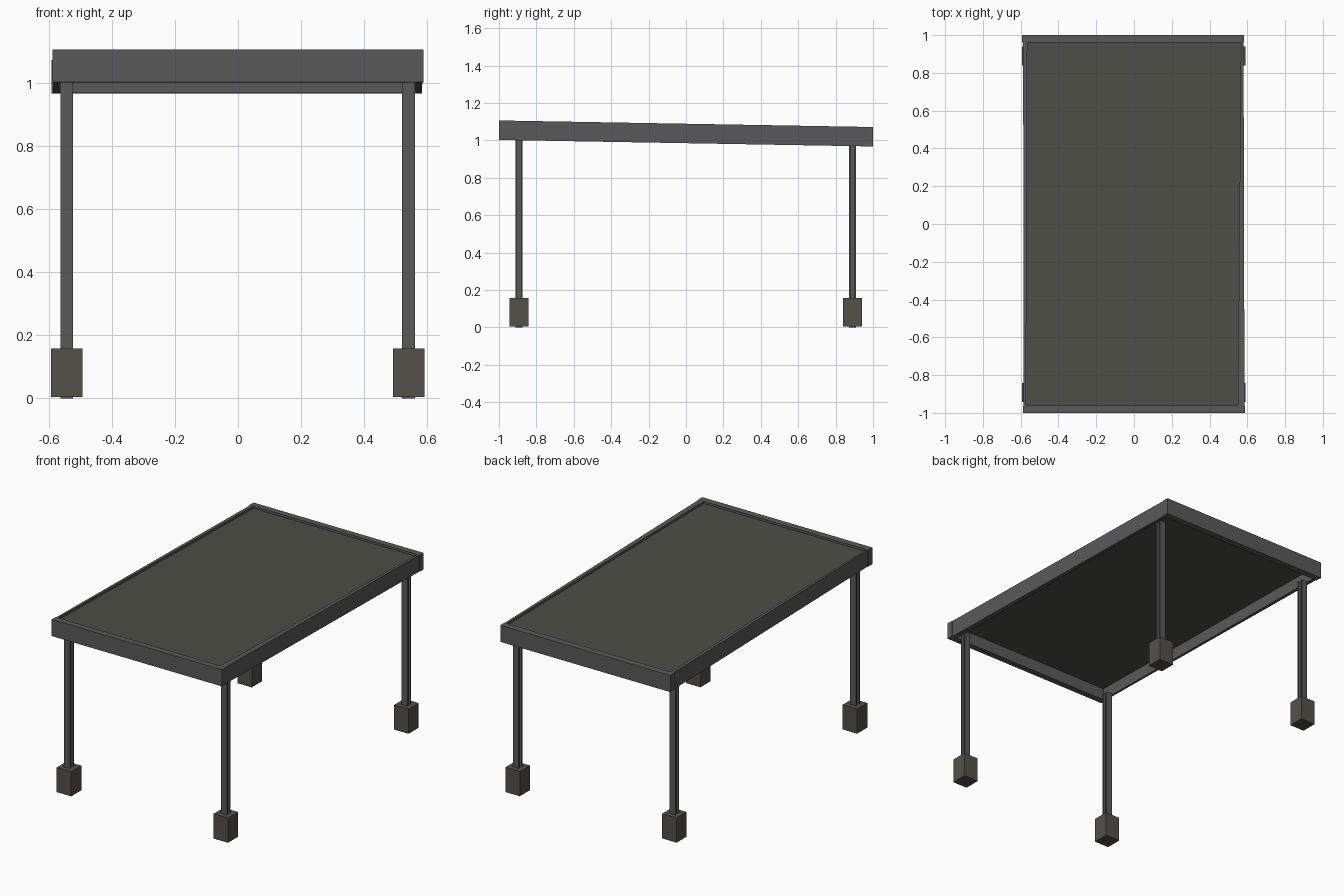
import bpy, bmesh

if "Cube" in bpy.data.objects:
    bpy.data.objects.remove(bpy.data.objects["Cube"])


def material(name, color):
    m = bpy.data.materials.new(name)
    m.diffuse_color = (*color, 1)
    m.use_nodes = True
    m.node_tree.nodes["Principled BSDF"].inputs["Base Color"].default_value = m.diffuse_color
    return m


STEEL = material("dark_steel", (0.10, 0.10, 0.105))
PANEL = material("roof_panel", (0.075, 0.075, 0.062))
STONE = material("footing_stone", (0.09, 0.08, 0.065))


def prism(name, outline, z_low, z_high, mat):
    """Extrude a plan outline; the z limits are functions of y."""
    bm = bmesh.new()
    low = [bm.verts.new((x, y, z_low(y))) for x, y in outline]
    high = [bm.verts.new((x, y, z_high(y))) for x, y in outline]
    bm.faces.new(low[::-1])
    bm.faces.new(high)
    n = len(outline)
    for i in range(n):
        j = (i + 1) % n
        bm.faces.new((low[i], low[j], high[j], high[i]))
    bmesh.ops.recalc_face_normals(bm, faces=bm.faces)
    mesh = bpy.data.meshes.new(name)
    bm.to_mesh(mesh)
    bm.free()
    mesh.materials.append(mat)
    ob = bpy.data.objects.new(name, mesh)
    bpy.context.collection.objects.link(ob)
    return ob


def rect(x0, x1, y0, y1):
    return [(x0, y0), (x1, y0), (x1, y1), (x0, y1)]


def slope(offset):
    """Height above the underside of the gently sloping roof."""
    return lambda y: 0.985 - 0.0175 * y + offset


def level(z):
    return lambda y: z


# Frame beams; the side beams taper slightly in plan
under, top = slope(0), slope(0.104)
prism("front_beam", rect(-0.588, 0.588, -1.0, -0.96), under, top, STEEL)
prism("back_beam", rect(-0.592, 0.583, 0.96, 1.0), under, top, STEEL)
prism("right_beam", [(0.55, -0.96), (0.585, -0.96), (0.58, 0.96), (0.566, 0.96)],
      under, top, STEEL)
prism("left_beam", [(-0.584, -0.96), (-0.572, -0.96), (-0.565, 0.96), (-0.587, 0.96)],
      under, top, STEEL)

# Roof panel set just below the rim
prism("roof_panel", [(-0.578, -0.965), (0.555, -0.965), (0.57, 0.965), (-0.57, 0.965)],
      slope(0.074), slope(0.09), PANEL)

# H-section posts standing in block footings
for y_name, y in (("front", -0.893), ("back", 0.89)):
    for x_name, x in (("left", -0.543), ("right", 0.541)):
        w, d, t, f = 0.0205, 0.0185, 0.004, 0.010
        right_half = [(w, -d), (w, -f), (t, -f), (t, f), (w, f), (w, d)]
        left_half = [(-a, b) for a, b in right_half[::-1]]
        section = [(x + a, y + b) for a, b in right_half + left_half]
        prism(f"{y_name}_{x_name}_post", section, level(0), slope(0.003), STEEL)
        prism(f"{y_name}_{x_name}_footing", rect(x - 0.05, x + 0.05, y - 0.05, y + 0.05),
              level(0.004), level(0.158), STONE)
